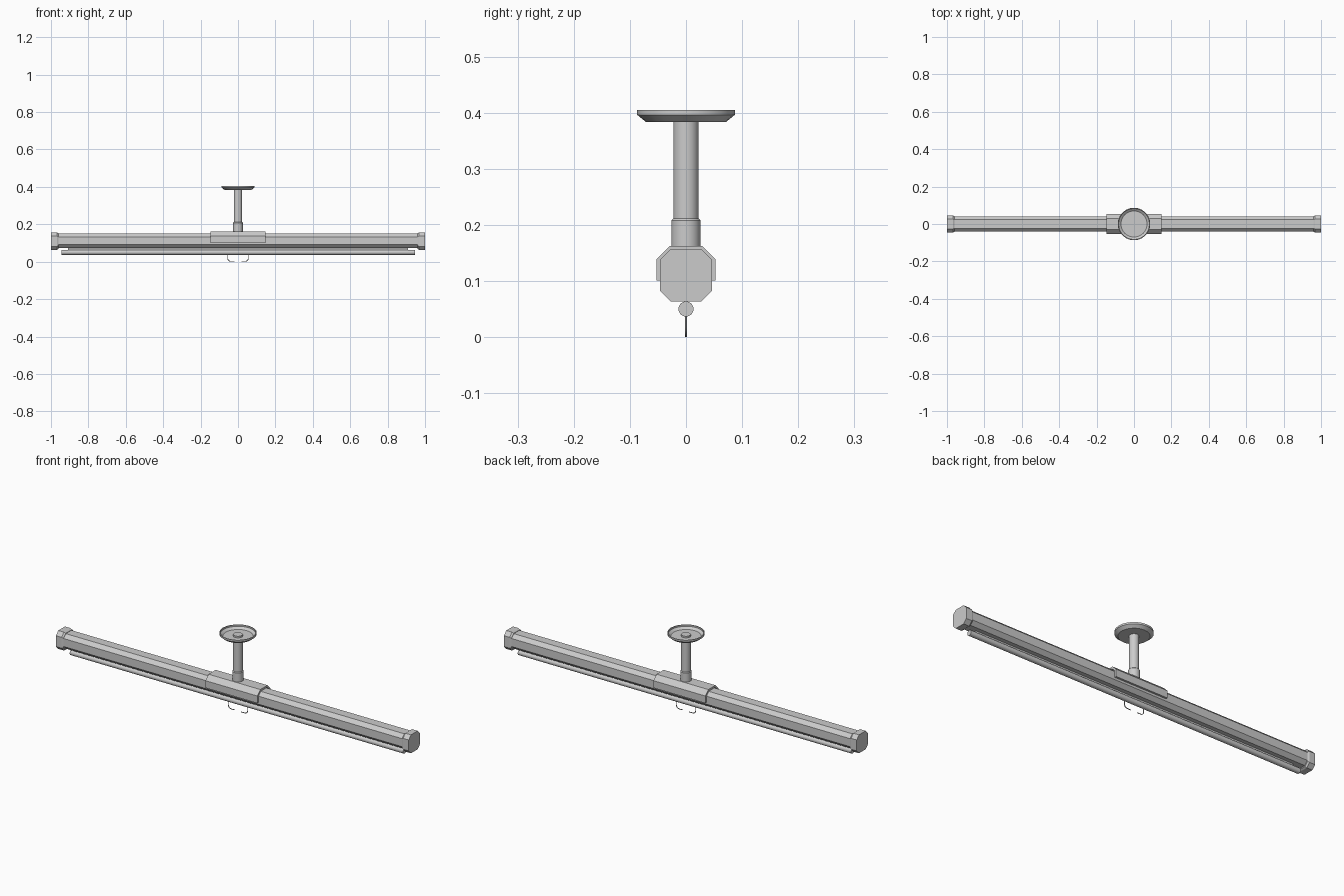
import bpy, bmesh, math
from mathutils import Vector

if "Cube" in bpy.data.objects:
    bpy.data.objects.remove(bpy.data.objects["Cube"])


def finish(name, bm, smooth=False):
    bmesh.ops.recalc_face_normals(bm, faces=bm.faces[:])
    me = bpy.data.meshes.new(name)
    bm.to_mesh(me)
    bm.free()
    ob = bpy.data.objects.new(name, me)
    bpy.context.collection.objects.link(ob)
    if smooth:
        bpy.ops.object.select_all(action='DESELECT')
        ob.select_set(True)
        bpy.context.view_layer.objects.active = ob
        bpy.ops.object.shade_smooth_by_angle(angle=math.radians(35))
    return ob


def loft(name, sections, smooth=False):
    """Skin a list of equal-length rings of 3D points and cap both ends."""
    bm = bmesh.new()
    rings = [[bm.verts.new(p) for p in s] for s in sections]
    n = len(rings[0])
    for a, b in zip(rings, rings[1:]):
        for i in range(n):
            j = (i + 1) % n
            bm.faces.new((a[i], a[j], b[j], b[i]))
    bm.faces.new(rings[0])
    bm.faces.new(rings[-1])
    return finish(name, bm, smooth)


def octagon(x, half_y, z0, z1, c):
    """Chamfered rectangle in the yz plane."""
    yz = [(half_y, z0 + c), (half_y, z1 - c), (half_y - c, z1), (c - half_y, z1),
          (-half_y, z1 - c), (-half_y, z0 + c), (c - half_y, z0), (half_y - c, z0)]
    return [(x, y, z) for y, z in yz]


def lathe(name, profile, sides):
    """Closed surface turned about z from (radius, height) pairs."""
    return loft(name, [[(r * math.cos(2 * math.pi * i / sides),
                         r * math.sin(2 * math.pi * i / sides), z)
                        for i in range(sides)] for r, z in profile], True)


# Long housing
loft("screen_housing", [octagon(x, 0.041, 0.073, 0.150, 0.018) for x in (-0.97, 0.97)])

# End caps with a small inner lip
for side, s in (("left", -1), ("right", 1)):
    loft(side + "_end_cap", [octagon(s * 0.96, 0.042, 0.068, 0.152, 0.018),
                             octagon(s * 0.968, 0.046, 0.063, 0.157, 0.019),
                             octagon(s * 1.0, 0.046, 0.063, 0.157, 0.019)])

# Saddle bracket: open channel over the housing
half = [(0.053, 0.101), (0.053, 0.138), (0.029, 0.162)]
inner = [(0.043, 0.101), (0.043, 0.134), (0.025, 0.152)]
outline = (half + [(-y, z) for y, z in reversed(half)]
           + [(-y, z) for y, z in inner] + list(reversed(inner)))
loft("saddle_bracket", [[(x, y, z) for y, z in outline] for x in (-0.147, 0.147)])

# Drop pole, collar and dished ceiling plate
lathe("pole_collar", [(0.026, 0.158), (0.026, 0.208), (0.023, 0.211)], 24)
lathe("drop_pole", [(0.0225, 0.205), (0.0225, 0.395)], 24)
lathe("ceiling_plate", [(0.021, 0.383), (0.071, 0.383), (0.087, 0.396), (0.087, 0.405),
                        (0.083, 0.405), (0.083, 0.397), (0.070, 0.387), (0.021, 0.387)], 24)

# Fabric edge leaving the housing
loft("screen_fabric", [[(x, y, z) for y, z in ((-0.002, 0.05), (0.002, 0.05),
                                               (0.002, 0.08), (-0.002, 0.08))]
                       for x in (-0.91, 0.91)])

# Round bottom bar
loft("bottom_bar", [[(x, 0.0135 * math.cos(math.pi * i / 10),
                      0.05 + 0.0135 * math.sin(math.pi * i / 10)) for i in range(20)]
                    for x in (-0.945, 0.945)], True)

# Pull handle: two bent wire hooks below the bar
path = [(0.055, 0.045), (0.055, 0.018)]
path += [(0.039 + 0.016 * math.cos(a), 0.018 - 0.016 * math.sin(a))
         for a in (math.pi / 8 * k for k in range(1, 5))]
path += [(0.019, 0.002)]
for side, s in (("left", -1), ("right", 1)):
    pts = [Vector((s * x, 0, z)) for x, z in path]
    rings = []
    for i, p in enumerate(pts):
        t = (pts[min(i + 1, len(pts) - 1)] - pts[max(i - 1, 0)]).normalized()
        n = t.cross(Vector((0, 1, 0)))
        rings.append([p + 0.002 * (math.cos(a) * n + math.sin(a) * Vector((0, 1, 0)))
                      for a in (math.pi / 4 * k for k in range(8))])
    loft(side + "_pull_hook", rings, True)
